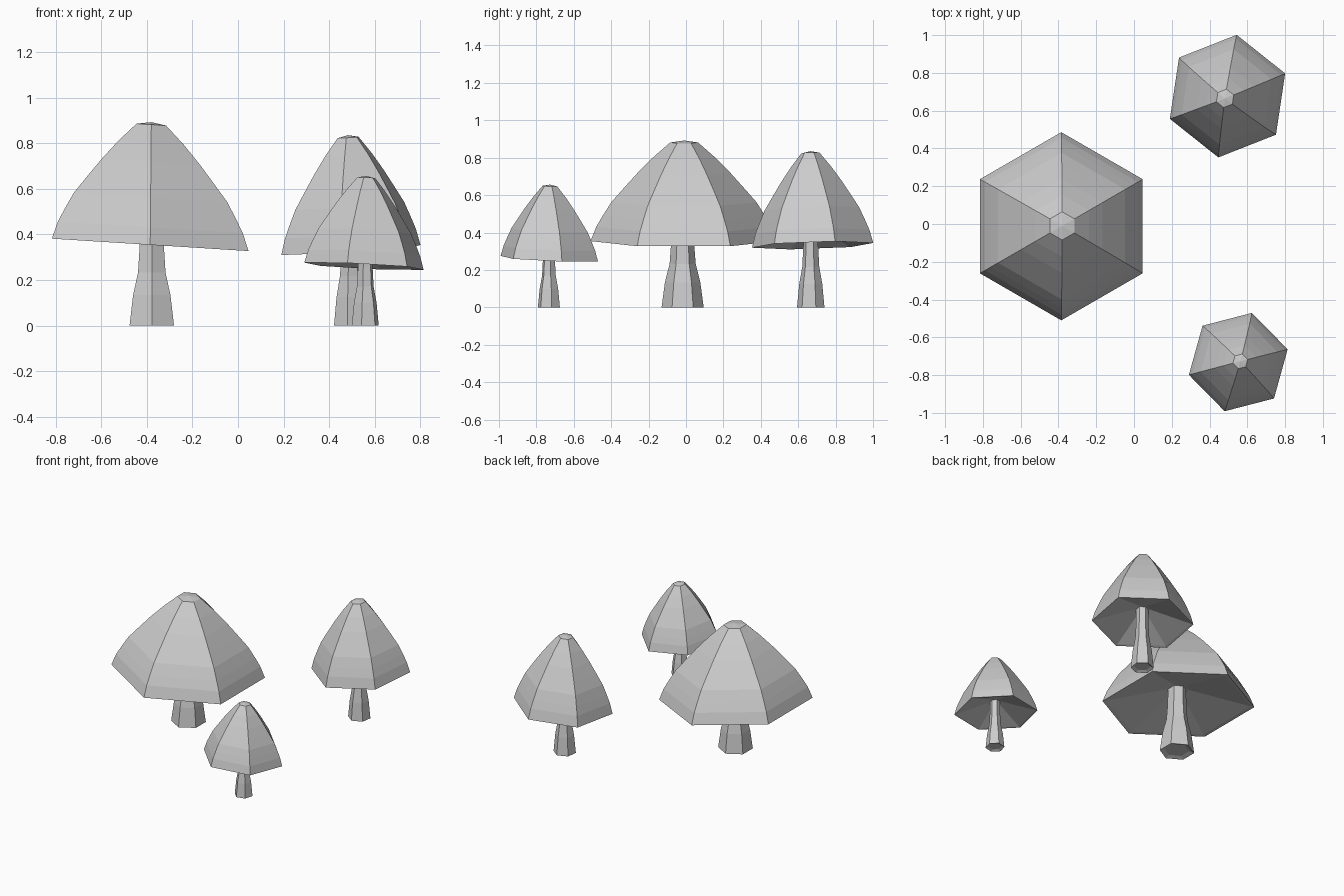
import bpy, bmesh, math

if "Cube" in bpy.data.objects:
    bpy.data.objects.remove(bpy.data.objects["Cube"])

SIDES = 6

# profiles: (radius / cap radius, height / total height)
CAP = [(0.15, 0.988), (0.33, 0.90), (0.50, 0.805), (0.645, 0.715), (0.78, 0.63),
       (0.87, 0.55), (0.94, 0.483), (1.0, 0.397), (0.95, 0.402), (0.13, 0.52)]
STEM = [(0.12, 0.56), (0.123, 0.39), (0.14, 0.26), (0.19, 0.15),
        (0.226, 0.0), (0.16, 0.012)]


def lathe(name, profile, end_heights, radius, height, base, top, angle, slope):
    """Six-sided loft; rings drift from base to top centre and follow the slope."""
    bm = bmesh.new()

    def place(r, h, a):
        t = min(max((h - 0.4) / 0.6, 0), 1)
        dx, dy = r * radius * math.cos(a), r * radius * math.sin(a)
        return bm.verts.new((base[0] + (top[0] - base[0]) * t + dx,
                             base[1] + (top[1] - base[1]) * t + dy,
                             h * height + slope[0] * dx + slope[1] * dy))

    rings = [[place(r, h, math.radians(angle) + math.tau * i / SIDES)
              for i in range(SIDES)] for r, h in profile]
    first, last = (place(0, h, 0) for h in end_heights)
    for i in range(SIDES):
        j = (i + 1) % SIDES
        for a, b in zip(rings, rings[1:]):
            bm.faces.new((a[i], b[i], b[j], a[j]))
        bm.faces.new((first, rings[0][i], rings[0][j]))
        bm.faces.new((last, rings[-1][j], rings[-1][i]))
    bmesh.ops.recalc_face_normals(bm, faces=bm.faces)
    mesh = bpy.data.meshes.new(name)
    bm.to_mesh(mesh)
    bm.free()
    bpy.context.collection.objects.link(bpy.data.objects.new(name, mesh))


def mushroom(name, radius, height, base, top, stem, angle, slope):
    lathe(name + "_cap", CAP, (1.0, 0.52), radius, height, base, top, angle, slope)
    lathe(name + "_stem", STEM, (0.56, 0.012), radius, height, stem, stem, angle, (0, 0))


# three mushrooms, each with its own size, turn and lean
mushroom("large", 0.498, 0.892, (-0.385, -0.012), (-0.38, -0.01),
         (-0.378, -0.018), 90, (-0.063, 0))
mushroom("medium", 0.328, 0.835, (0.495, 0.677), (0.482, 0.665),
         (0.49, 0.667), 81.5, (0.06, 0.03))
mushroom("small", 0.27, 0.656, (0.552, -0.731), (0.563, -0.727),
         (0.558, -0.733), 74.5, (-0.05, -0.042))
